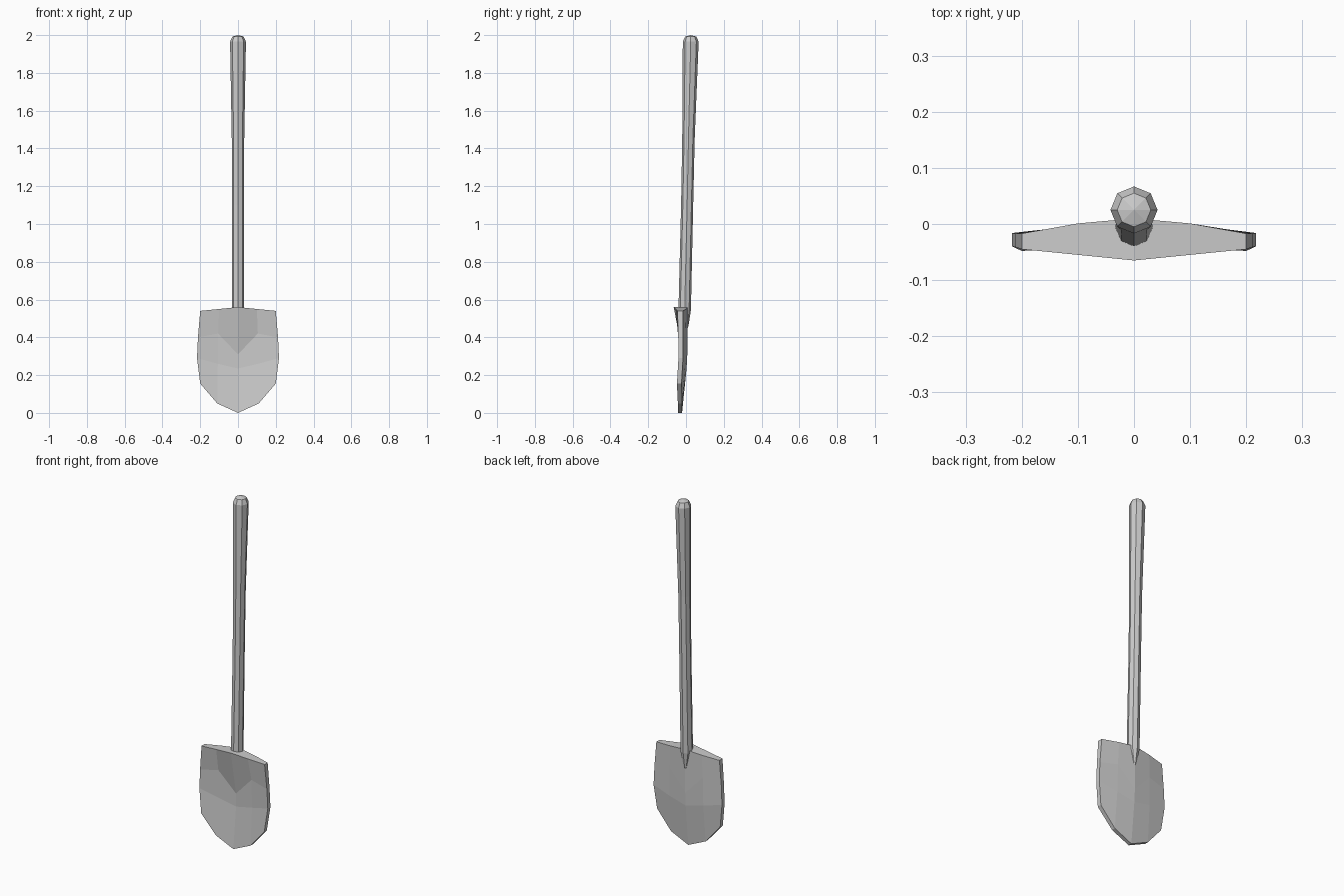
import bpy, bmesh, math

if "Cube" in bpy.data.objects:
    bpy.data.objects.remove(bpy.data.objects["Cube"])


def finish(name, bm):
    bmesh.ops.recalc_face_normals(bm, faces=bm.faces[:])
    me = bpy.data.meshes.new(name)
    bm.to_mesh(me)
    bm.free()
    ob = bpy.data.objects.new(name, me)
    bpy.context.collection.objects.link(ob)
    return ob


# Handle: octagonal tapered shaft, leaning back, rings of (y, z, radius)
rings = [(0.001, 0.46, 0.012), (-0.007, 0.545, 0.033), (0.006, 1.1, 0.032),
         (0.013, 1.45, 0.033), (0.025, 1.965, 0.042), (0.025, 1.992, 0.030)]
bm = bmesh.new()
loops = [[bm.verts.new((r * math.cos(i * math.pi / 4), y + r * math.sin(i * math.pi / 4), z))
          for i in range(8)] for y, z, r in rings]
for a, b in zip(loops, loops[1:]):
    for i in range(8):
        j = (i + 1) % 8
        bm.faces.new((a[i], a[j], b[j], b[i]))
for loop, tip in ((loops[0], (0, 0.003, 0.43)), (loops[-1], (0, 0.025, 2.0))):
    v = bm.verts.new(tip)
    for i in range(8):
        bm.faces.new((loop[i], loop[(i + 1) % 8], v))
finish("handle", bm)

# Blade: right half rows from top to tip, each point is (x, z, front y, back y)
rows = [
    [(0, 0.56, -0.065, 0.010), (0.10, 0.55, -0.055, 0.001), (0.20, 0.54, -0.045, -0.017)],
    [(0, 0.31, -0.018, 0.007), (0.105, 0.42, -0.028, -0.002), (0.212, 0.40, -0.041, -0.017)],
    [(0, 0.235, -0.018, 0.003), (0.107, 0.26, -0.026, -0.004), (0.217, 0.29, -0.040, -0.016)],
    [(0, 0.0, -0.042, -0.021), (0.11, 0.05, -0.043, -0.021), (0.20, 0.155, -0.048, -0.024)],
]
bm = bmesh.new()
front, back = [], []
for row in rows:
    full = [(-x, z, f, b) for x, z, f, b in row[:0:-1]] + row
    front.append([bm.verts.new((x, f, z)) for x, z, f, b in full])
    back.append([bm.verts.new((x, b, z)) for x, z, f, b in full])
for g in (front, back):
    for r in range(3):
        for c in range(4):
            bm.faces.new((g[r][c], g[r][c + 1], g[r + 1][c + 1], g[r + 1][c]))


# Rim closing the blade thickness
def outline(g):
    return g[0] + [g[1][4], g[2][4]] + g[3][::-1] + [g[2][0], g[1][0]]


fo, bo = outline(front), outline(back)
for i in range(len(fo)):
    j = (i + 1) % len(fo)
    bm.faces.new((fo[i], fo[j], bo[j], bo[i]))
finish("blade", bm)
